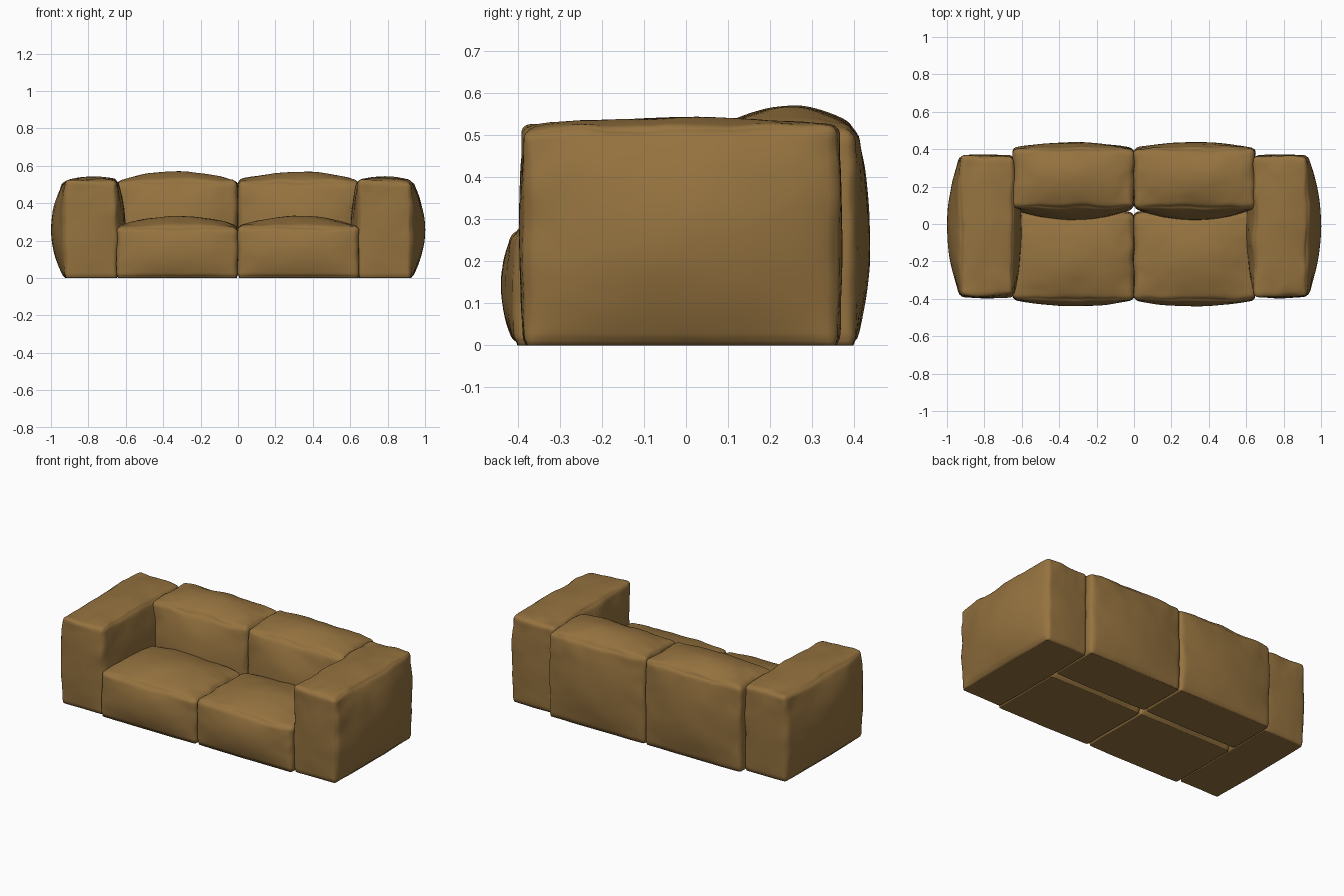
import bpy, bmesh, math
from mathutils import Vector, noise

if "Cube" in bpy.data.objects:
    bpy.data.objects.remove(bpy.data.objects["Cube"])

leather = bpy.data.materials.new("tan_leather")
leather.diffuse_color = (0.30, 0.17, 0.05, 1)
leather.use_nodes = True
leather.node_tree.nodes["Principled BSDF"].inputs["Base Color"].default_value = leather.diffuse_color


def cushion(name, lo, hi, bulge_lo, bulge_hi, side, radius=0.022, wrinkle=0.012):
    """Stuffed block: rounded box whose faces swell, with soft wrinkles."""
    bm = bmesh.new()
    bmesh.ops.create_cube(bm, size=2)
    bmesh.ops.subdivide_edges(bm, edges=bm.edges[:], cuts=27, use_grid_fill=True)
    lo, hi = Vector(lo), Vector(hi)
    mid, half = (lo + hi) / 2, (hi - lo) / 2
    for v in bm.verts:
        # crowd the grid towards the edges
        p = [0.35 * c + 0.65 * math.sin(c * math.pi / 2) for c in v.co]
        box = Vector([p[i] * half[i] for i in range(3)])
        # round the edges
        core = Vector([max(-half[i] + radius, min(half[i] - radius, box[i])) for i in range(3)])
        off = box - core
        if off.length > radius:
            off = off.normalized() * radius
        pos = mid + core + off
        # swell each face
        for i in range(3):
            a, b = p[(i + 1) % 3], p[(i + 2) % 3]
            swell = bulge_hi[i] if p[i] > 0 else bulge_lo[i]
            pos[i] += p[i] * swell * (1 - 0.93 * a * a) * (1 - 0.93 * b * b)
        pos.x *= side
        # wrinkles, strongest towards the seams
        n = noise.noise_vector(pos * 7 + Vector((side * 3, 0, 0)))
        n += noise.noise_vector(pos * 17) * 0.35
        seam = sorted(abs(c) for c in p)[1]
        fade = max(0, p[2] + 1) / 2
        pos += n * wrinkle * (0.35 + 0.65 * seam ** 3) * (0.3 + 0.7 * fade)
        pos.z = max(0, pos.z)
        if p[2] < -0.999:
            pos.z = 0
        v.co = pos
    bmesh.ops.recalc_face_normals(bm, faces=bm.faces[:])
    mesh = bpy.data.meshes.new(name)
    bm.to_mesh(mesh)
    bm.free()
    for f in mesh.polygons:
        f.use_smooth = True
    mesh.materials.append(leather)
    ob = bpy.data.objects.new(name, mesh)
    bpy.context.collection.objects.link(ob)
    return ob


for side, label in ((-1, "left"), (1, "right")):
    # armrest block
    cushion(label + "_arm", (0.645, -0.385, 0), (0.925, 0.362, 0.52),
            (0.045, 0.012, 0), (0.075, 0.01, 0.022), side)
    # seat cushion
    cushion(label + "_seat_cushion", (0.0, -0.405, 0), (0.648, 0.06, 0.272),
            (0.0, 0.035, 0), (0.0, 0.03, 0.06), side, radius=0.025)
    # backrest cushion
    cushion(label + "_back_cushion", (0.0, 0.09, 0), (0.648, 0.402, 0.515),
            (0.0, 0.07, 0), (0.0, 0.036, 0.055), side, radius=0.025)
